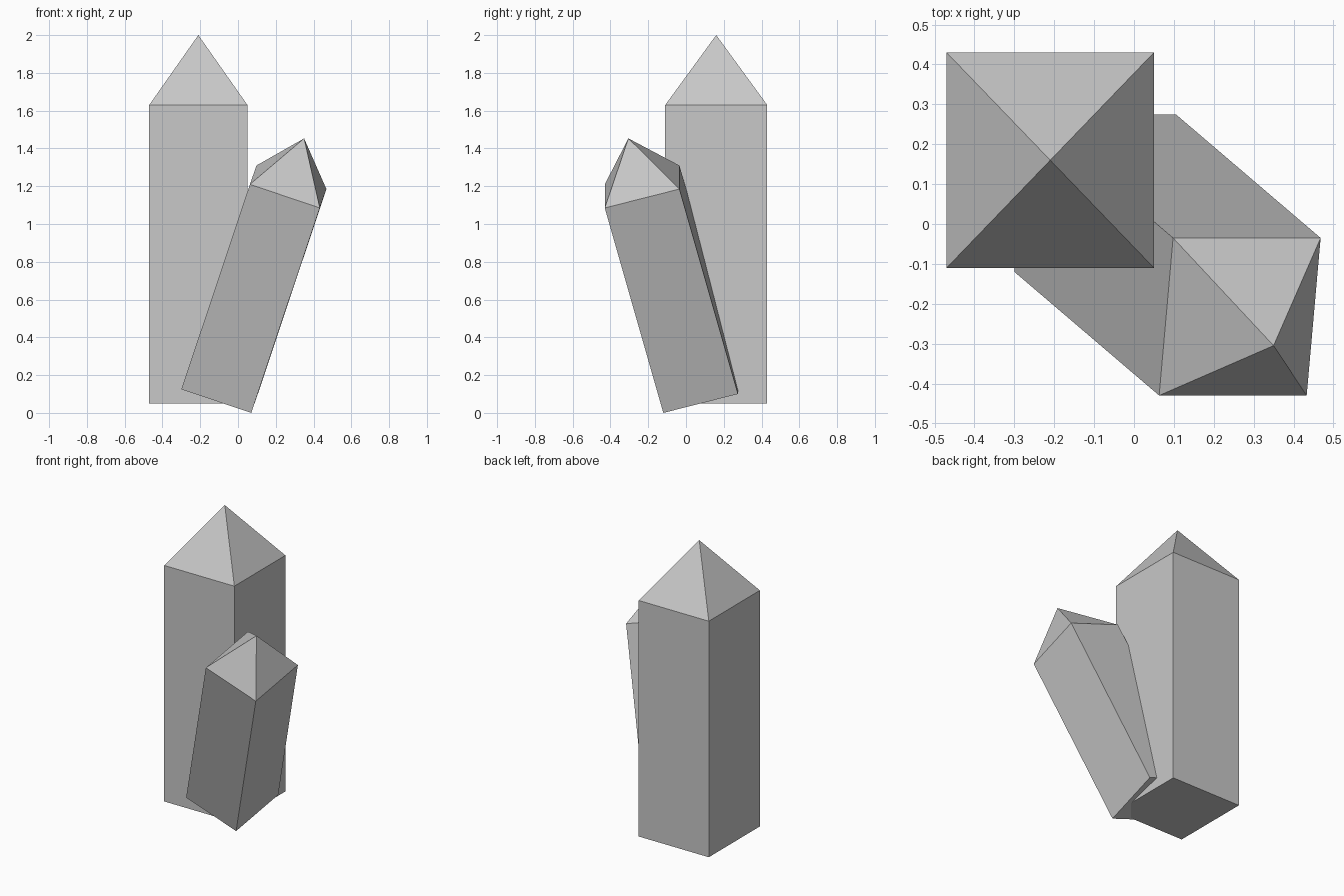
import bpy
import bmesh
from mathutils import Vector

cube = bpy.data.objects.get("Cube")
if cube:
    bpy.data.objects.remove(cube, do_unlink=True)

# Single stone colour
GREY = (0.58, 0.58, 0.58, 1.0)
stone = bpy.data.materials.new("grey_crystal")
stone.use_nodes = True
stone.diffuse_color = GREY
stone.node_tree.nodes["Principled BSDF"].inputs["Base Color"].default_value = GREY


def crystal(name, corner, side_a, side_b, axis, tip):
    """Four-sided prism from a base corner and three edge vectors, capped by a point."""
    corner, side_a, side_b, axis = map(Vector, (corner, side_a, side_b, axis))
    base = [corner, corner + side_a, corner + side_a + side_b, corner + side_b]
    bm = bmesh.new()
    low = [bm.verts.new(p) for p in base]
    high = [bm.verts.new(p + axis) for p in base]
    apex = bm.verts.new(tip)
    bm.faces.new(low[::-1])
    for i in range(4):
        j = (i + 1) % 4
        bm.faces.new((low[i], low[j], high[j], high[i]))
        bm.faces.new((high[i], high[j], apex))
    bmesh.ops.recalc_face_normals(bm, faces=bm.faces[:])
    mesh = bpy.data.meshes.new(name)
    bm.to_mesh(mesh)
    bm.free()
    mesh.materials.append(stone)
    obj = bpy.data.objects.new(name, mesh)
    bpy.context.collection.objects.link(obj)
    return obj


# Tall upright crystal
crystal("tall_crystal", (-0.47, -0.11, 0.05), (0.52, 0, 0), (0, 0.54, 0),
        (0, 0, 1.58), (-0.21, 0.16, 2.0))

# Short crystal leaning out to the front left
crystal("leaning_crystal", (-0.30, -0.12, 0.125), (0.37, 0, -0.125), (0.035, 0.395, 0.10),
        (0.363, -0.31, 1.085), (0.35, -0.305, 1.453))
